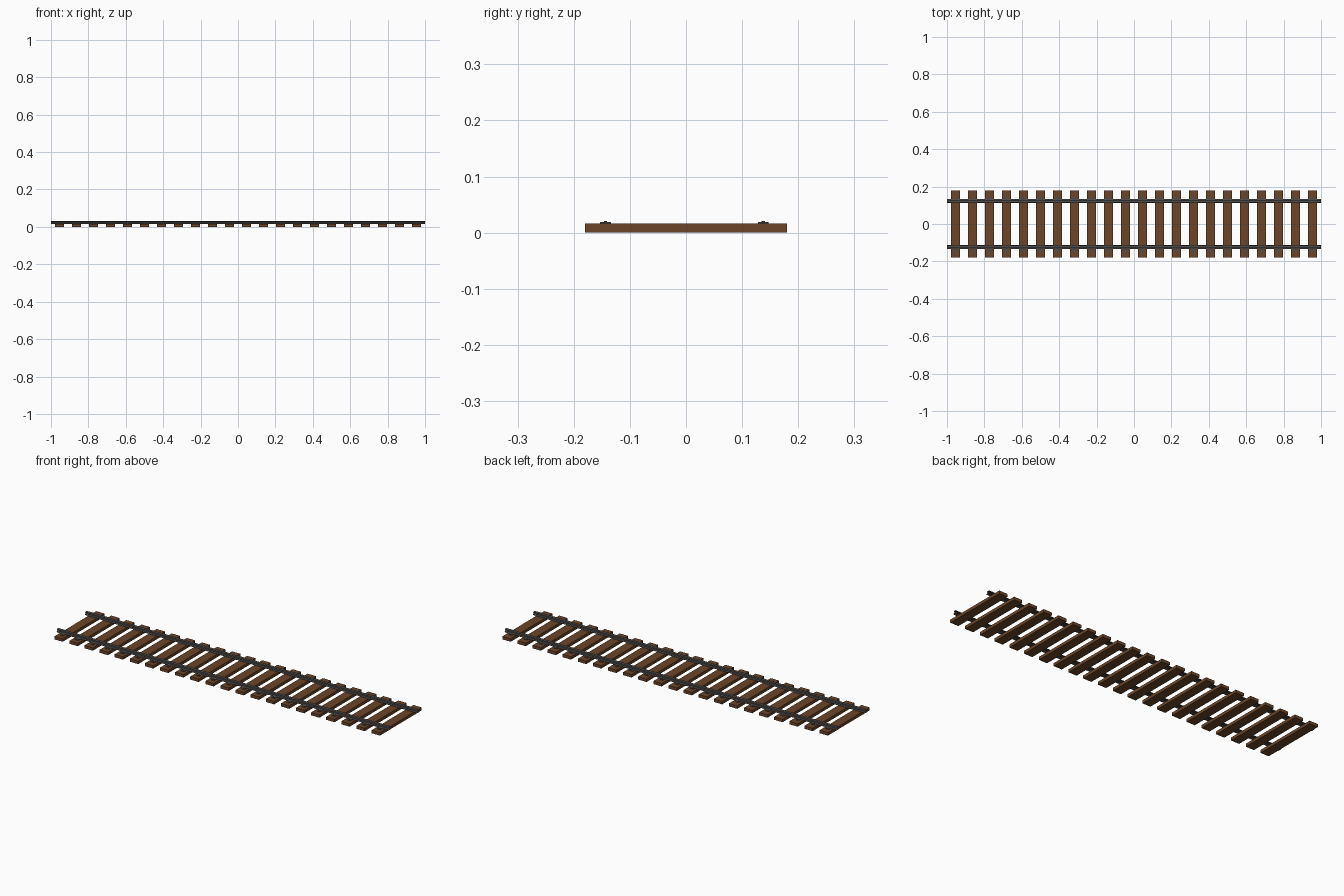
import bpy, bmesh

if "Cube" in bpy.data.objects:
    bpy.data.objects.remove(bpy.data.objects["Cube"])

TIES = 22
STEP = 2 / TIES
TIE_TOP = 0.016


def material(name, rgb):
    m = bpy.data.materials.new(name)
    m.diffuse_color = (*rgb, 1)
    m.use_nodes = True
    m.node_tree.nodes["Principled BSDF"].inputs["Base Color"].default_value = m.diffuse_color
    return m


wood = material("wood", (0.15, 0.06, 0.022))
steel = material("steel", (0.08, 0.075, 0.07))


def finish(name, bm, mat):
    bmesh.ops.recalc_face_normals(bm, faces=bm.faces)
    mesh = bpy.data.meshes.new(name)
    bm.to_mesh(mesh)
    bm.free()
    mesh.materials.append(mat)
    ob = bpy.data.objects.new(name, mesh)
    bpy.context.collection.objects.link(ob)
    return ob


def add_box(bm, centre, size):
    verts = bmesh.ops.create_cube(bm, size=1)["verts"]
    bmesh.ops.scale(bm, vec=size, verts=verts)
    bmesh.ops.translate(bm, vec=centre, verts=verts)


xs = [-1 + STEP * (i + 0.5) for i in range(TIES)]

# Wooden ties
for i, x in enumerate(xs):
    bm = bmesh.new()
    add_box(bm, (x, 0, TIE_TOP / 2), (0.05, 0.36, TIE_TOP))
    finish(f"tie_{i + 1}", bm, wood)

# Half of the rail section (y, z): wide foot, thin web, rounded head
half = [(0.011, 0.016), (0.011, 0.018), (0.003, 0.0205), (0.003, 0.0265),
        (0.0075, 0.028), (0.0075, 0.031), (0.006, 0.032)]
section = half + [(-y, z) for y, z in reversed(half)]

for side, name in ((-1, "front"), (1, "back")):
    # Steel rail, a hollow extrusion open at the ends
    bm = bmesh.new()
    rings = [[bm.verts.new((x, side * 0.122 + y, z)) for y, z in section]
             for x in (-1, 1)]
    n = len(section)
    for k in range(n):
        j = (k + 1) % n
        bm.faces.new((rings[0][k], rings[0][j], rings[1][j], rings[1][k]))
    finish(f"{name}_rail", bm, steel)

    # Rail clips with a raised bolt head on every tie
    bm = bmesh.new()
    y = side * 0.1405 - 0.003
    for x in xs:
        add_box(bm, (x, y, TIE_TOP + 0.0015), (0.018, 0.019, 0.003))
        add_box(bm, (x, y, TIE_TOP + 0.004), (0.006, 0.006, 0.002))
    finish(f"{name}_rail_clips", bm, steel)
